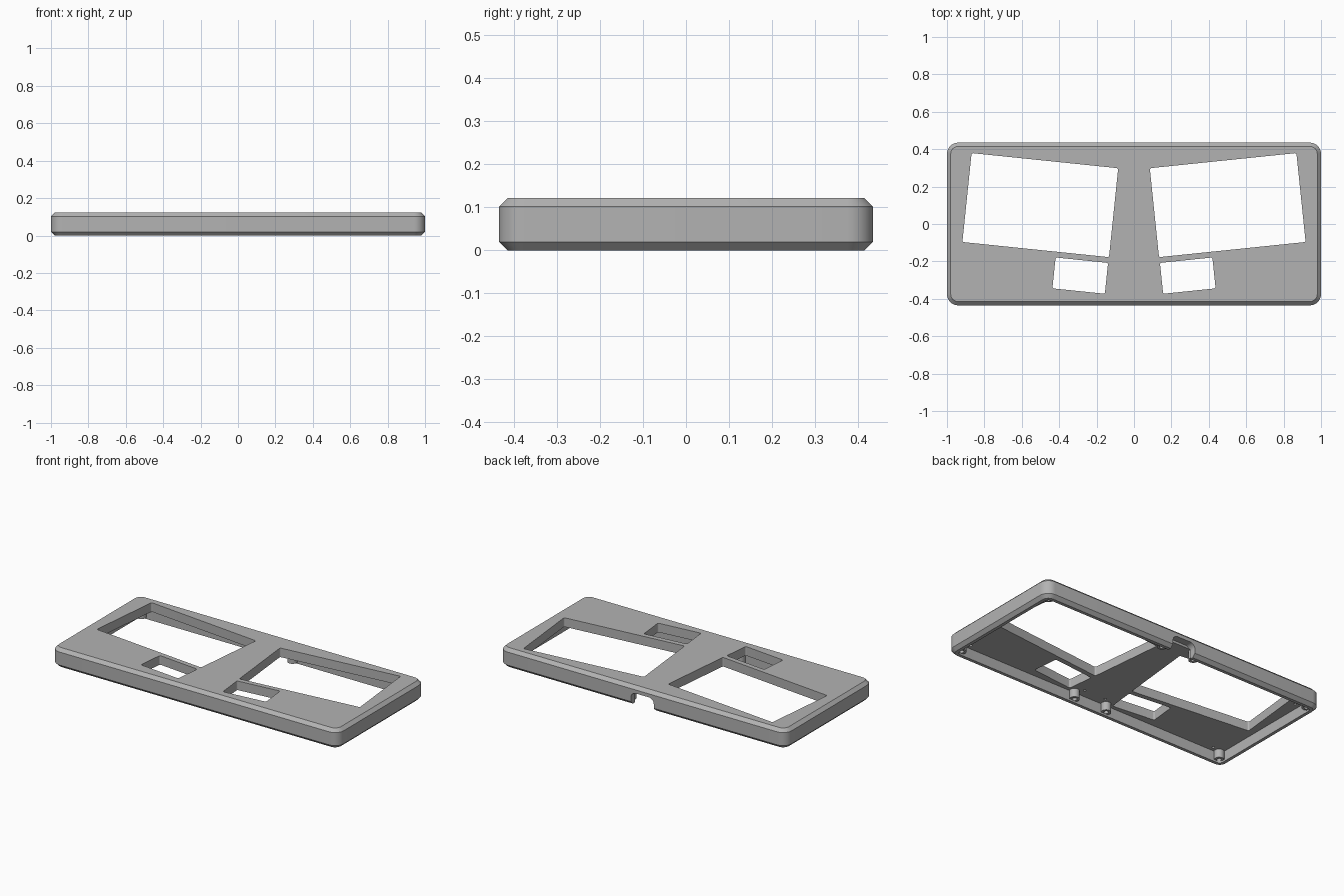
import bpy, bmesh, math
from mathutils import Matrix

cube = bpy.data.objects.get("Cube")
if cube:
    bpy.data.objects.remove(cube, do_unlink=True)

GREY = (0.45, 0.45, 0.45, 1)
mat = bpy.data.materials.new("plain_grey")
mat.use_nodes = True
mat.diffuse_color = GREY
mat.node_tree.nodes["Principled BSDF"].inputs["Base Color"].default_value = GREY

HX, HY, H = 1.0, 0.435, 0.122      # half length, half width, height
BEVEL, WALL, CEILING = 0.02, 0.04, 0.065


def ring(hx, hy, r, steps=8):
    """Rounded rectangle outline, counter-clockwise."""
    pts = []
    for q, (sx, sy) in enumerate([(1, 1), (-1, 1), (-1, -1), (1, -1)]):
        for i in range(steps + 1):
            a = math.pi / 2 * (q + i / steps)
            pts.append((sx * (hx - r) + r * math.cos(a),
                        sy * (hy - r) + r * math.sin(a)))
    return pts


def loft(name, layers, matrix=Matrix()):
    """Capped solid through rounded rectangles given as (hx, hy, r, z)."""
    bm = bmesh.new()
    loops = [[bm.verts.new((x, y, z)) for x, y in ring(hx, hy, r)]
             for hx, hy, r, z in layers]
    for a, b in zip(loops, loops[1:]):
        for i in range(len(a)):
            j = (i + 1) % len(a)
            bm.faces.new((a[i], a[j], b[j], b[i]))
    bm.faces.new(loops[0])
    bm.faces.new(loops[-1])
    bmesh.ops.remove_doubles(bm, verts=bm.verts, dist=0.00001)
    bmesh.ops.recalc_face_normals(bm, faces=bm.faces)
    bm.transform(matrix)
    me = bpy.data.meshes.new(name)
    bm.to_mesh(me)
    bm.free()
    me.materials.append(mat)
    ob = bpy.data.objects.new(name, me)
    bpy.context.collection.objects.link(ob)
    return ob


def select(ob):
    bpy.ops.object.select_all(action="DESELECT")
    ob.select_set(True)
    bpy.context.view_layer.objects.active = ob


def cut(target, cutter):
    select(target)
    mod = target.modifiers.new("cut", "BOOLEAN")
    mod.operation = "DIFFERENCE"
    mod.solver = "EXACT"
    mod.object = cutter
    bpy.ops.object.modifier_apply(modifier=mod.name)
    bpy.data.objects.remove(cutter, do_unlink=True)


def smooth(ob):
    select(ob)
    bpy.ops.object.shade_smooth_by_angle(angle=math.radians(30))


# Outer shell with chamfered top and bottom edges
R = 0.06
shell = loft("case_shell", [
    (HX - BEVEL, HY - BEVEL, R - BEVEL, 0),
    (HX, HY, R, BEVEL),
    (HX, HY, R, H - BEVEL),
    (HX - BEVEL, HY - BEVEL, R - BEVEL, H)])

# Hollow underside
cut(shell, loft("cavity_cutter", [
    (HX - WALL, HY - WALL, 0.025, -0.1),
    (HX - WALL, HY - WALL, 0.025, CEILING)]))

# Tilted large and small windows, mirrored left and right
windows = [(0.501, 0.101, 0.394, 0.239), (0.2875, -0.276, 0.141, 0.083)]
for side in (1, -1):
    for cx, cy, hx, hy in windows:
        place = (Matrix.Translation((side * cx, cy, 0))
                 @ Matrix.Rotation(side * math.radians(5.9), 4, "Z"))
        cut(shell, loft("window_cutter", [(hx, hy, 0.009, -0.1),
                                          (hx, hy, 0.009, 0.3)], place))

# Cable notch in the back wall
place = Matrix.Translation((0, 0.45, 0)) @ Matrix.Rotation(math.pi / 2, 4, "X")
cut(shell, loft("notch_cutter", [(0.08, 0.08, 0.035, -0.1),
                                 (0.08, 0.08, 0.035, 0.06)], place))

# Small pilot holes in the ceiling
for side in (1, -1):
    for x, y in [(0.885, -0.365), (0.075, -0.34), (0.925, 0.3)]:
        place = Matrix.Translation((side * x, y, 0))
        cut(shell, loft("pilot_cutter", [(0.008, 0.008, 0.008, 0.03),
                                         (0.008, 0.008, 0.008, 0.09)], place))
smooth(shell)

# Hollow screw posts
for side, label in ((1, "left"), (-1, "right")):
    for x, xname in ((0.94, "outer"), (0.115, "inner")):
        for y, yname in ((0.38, "back"), (-0.38, "front")):
            layers = [(r, r, r, z) for r, z in
                      [(0.029, 0.08), (0.029, 0.012), (0.014, 0.012), (0.014, 0.07)]]
            post = loft(f"screw_post_{yname}_{xname}_{label}", layers,
                        Matrix.Translation((side * x, y, 0)))
            smooth(post)
